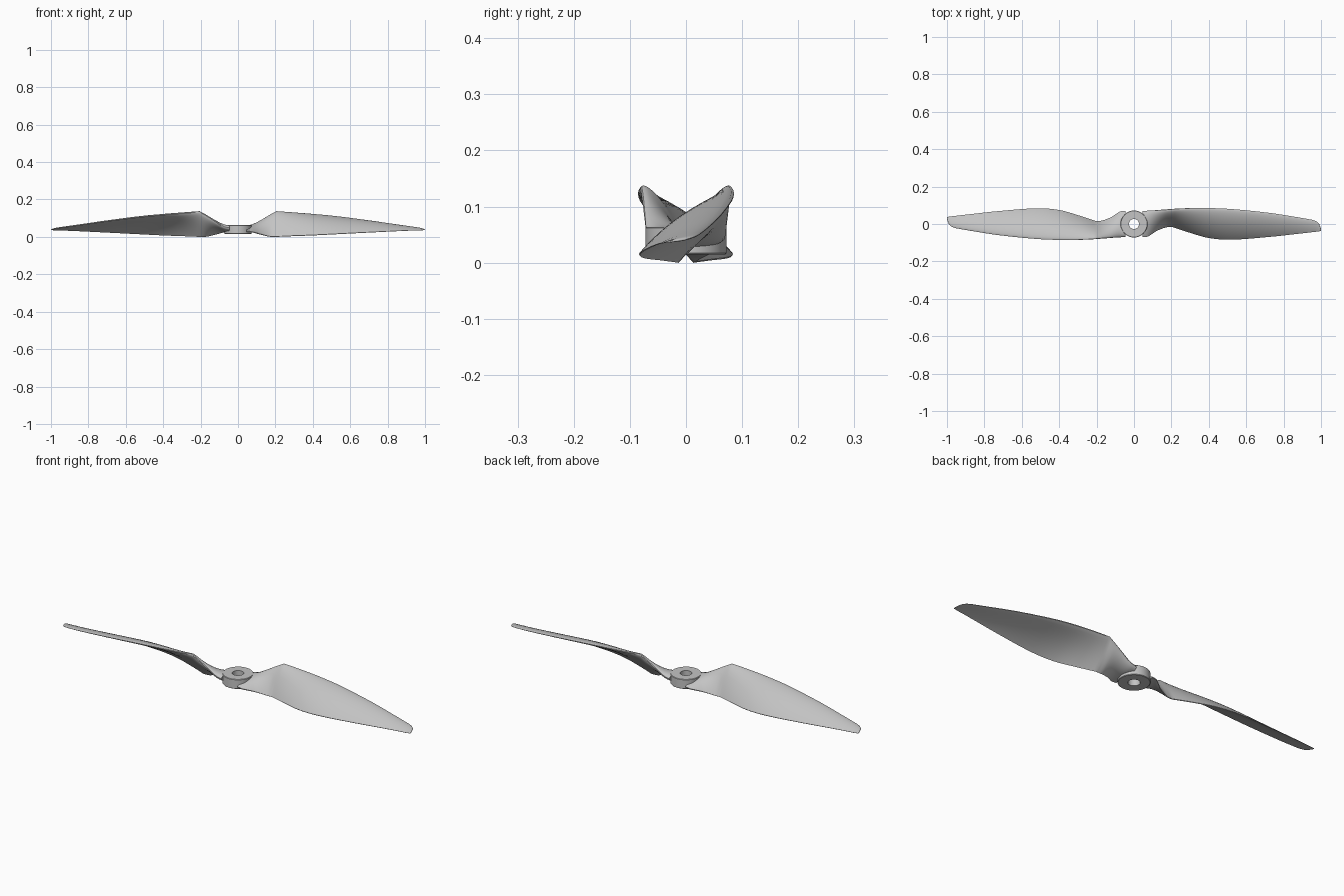
import bpy, bmesh, math
from mathutils import Vector

old = bpy.data.objects.get("Cube")
if old:
    bpy.data.objects.remove(old, do_unlink=True)

grey = bpy.data.materials.new("light grey plastic")
grey.use_nodes = True
grey.diffuse_color = (0.55, 0.55, 0.55, 1)
grey.node_tree.nodes["Principled BSDF"].inputs["Base Color"].default_value = grey.diffuse_color


def finish(name, bm):
    """Turn a bmesh into a smooth shaded grey object."""
    bmesh.ops.recalc_face_normals(bm, faces=bm.faces)
    mesh = bpy.data.meshes.new(name)
    bm.to_mesh(mesh)
    bm.free()
    mesh.materials.append(grey)
    obj = bpy.data.objects.new(name, mesh)
    bpy.context.collection.objects.link(obj)
    bpy.ops.object.select_all(action='DESELECT')
    obj.select_set(True)
    bpy.context.view_layer.objects.active = obj
    bpy.ops.object.shade_smooth_by_angle(angle=math.radians(35))
    return obj


def skin(bm, rings, closed):
    """Bridge consecutive rings of points; cap the ends unless closed."""
    loops = [[bm.verts.new(p) for p in ring] for ring in rings]
    pairs = list(zip(loops, loops[1:]))
    if closed:
        pairs.append((loops[-1], loops[0]))
    for a, b in pairs:
        for i in range(len(a)):
            j = (i + 1) % len(a)
            bm.faces.new((a[i], a[j], b[j], b[i]))
    if not closed:
        bm.faces.new(loops[0])
        bm.faces.new(loops[-1])


def smooth_path(stations, steps):
    """Interpolate stations with cubic pieces, first value as parameter."""
    pts = [Vector(s) for s in stations]

    def slope(i):
        a, b = pts[max(i - 1, 0)], pts[min(i + 1, len(pts) - 1)]
        return (b - a) / (b[0] - a[0])
    out = []
    for i in range(len(pts) - 1):
        p, q = pts[i], pts[i + 1]
        h = q[0] - p[0]
        for k in range(steps):
            t = k / steps
            out.append(p * (1 + 2 * t) * (1 - t) ** 2 + slope(i) * h * t * (1 - t) ** 2
                       + q * t * t * (3 - 2 * t) + slope(i + 1) * h * t * t * (t - 1))
    return out + [pts[-1]]


def section(s, n=14):
    """Cambered airfoil between a high rounded edge and a low thin edge."""
    x, yb, zb, yf, zf, thick, camber = s
    back, front = Vector((x, yb, zb)), Vector((x, yf, zf))
    d = front - back
    up = Vector((0, d.z, -d.y)).normalized()
    top, low = [], []
    for k in range(n + 1):
        u = (1 - math.cos(math.pi * k / n)) / 2
        half = thick * (1.485 * math.sqrt(u) - 0.63 * u - 1.758 * u**2 + 1.4215 * u**3 - 0.45 * u**4)
        mid = back + d * u + up * camber * 4 * u * (1 - u)
        top.append(mid + up * half)
        low.append(mid - up * half)
    return top + low[:0:-1]


# Blade stations: x, high edge y z, low edge y z, thickness, camber
root = [
    (0.045, 0.070, 0.048, -0.070, 0.030, 0.034, 0.002),
    (0.075, 0.071, 0.056, -0.066, 0.026, 0.034, 0.002),
    (0.120, 0.073, 0.085, -0.037, 0.014, 0.030, 0.001),
    (0.170, 0.076, 0.117, -0.017, 0.002, 0.027, 0.000),
    (0.205, 0.079, 0.137, -0.015, 0.001, 0.025, 0.002)]
outer = [
    root[-1],
    (0.29, 0.084, 0.130, -0.043, 0.005, 0.024, 0.009),
    (0.40, 0.085, 0.121, -0.074, 0.009, 0.022, 0.013),
    (0.52, 0.080, 0.109, -0.083, 0.015, 0.020, 0.013),
    (0.72, 0.060, 0.083, -0.069, 0.025, 0.015, 0.009),
    (0.87, 0.037, 0.061, -0.053, 0.032, 0.011, 0.005),
    (0.95, 0.023, 0.050, -0.044, 0.035, 0.008, 0.003)]
tip = [
    outer[-1],
    (0.975, 0.014, 0.046, -0.041, 0.035, 0.007, 0.002),
    (0.990, 0.000, 0.042, -0.039, 0.036, 0.006, 0.001),
    (1.000, -0.027, 0.038, -0.038, 0.036, 0.003, 0.000)]
path = smooth_path(root, 5)[:-1] + smooth_path(outer, 7)[:-1] + smooth_path(tip, 3)

# Two blades, half a turn apart
for name, turn in (("left_blade", 0), ("right_blade", math.pi)):
    bm = bmesh.new()
    skin(bm, [section(s) for s in path], False)
    finish(name, bm).rotation_euler.z = turn

# Hub with a through bore and softened rim
profile = [(0.027, 0.015), (0.070, 0.015), (0.072, 0.017),
           (0.072, 0.062), (0.070, 0.064), (0.027, 0.064)]
count = 64
rings = []
for i in range(count):
    a = math.tau * i / count
    rings.append([(r * math.cos(a), r * math.sin(a), z) for r, z in profile])
bm = bmesh.new()
skin(bm, rings, True)
finish("hub", bm)
